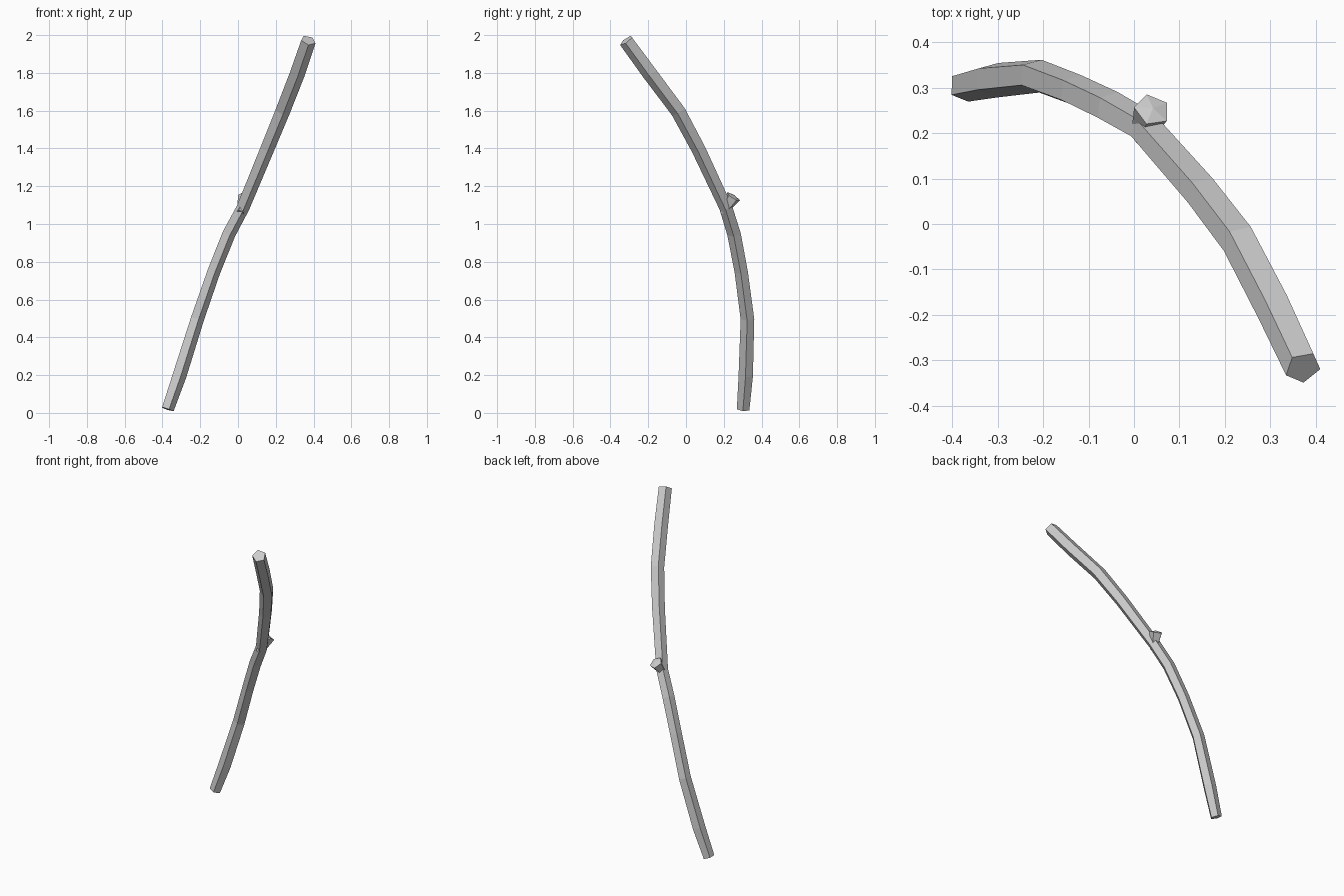
import bpy, bmesh, math
from mathutils import Vector

if "Cube" in bpy.data.objects:
    bpy.data.objects.remove(bpy.data.objects["Cube"])


def sweep(name, path, radii, sides, up, phase, tip=0.0):
    """Low-poly tube with a transported frame and closed ends."""
    pts = [Vector(p) for p in path]
    bm = bmesh.new()
    rings = []
    v = Vector(up)
    for i, p in enumerate(pts):
        t = (pts[min(i + 1, len(pts) - 1)] - pts[max(i - 1, 0)]).normalized()
        v = (v - t * v.dot(t)).normalized()
        u = t.cross(v)
        ring = []
        for k in range(sides):
            a = math.radians(phase) + math.tau * k / sides
            ring.append(bm.verts.new(p - radii[i] * math.cos(a) * u + radii[i] * math.sin(a) * v))
        rings.append(ring)
    for a, b in zip(rings, rings[1:]):
        for k in range(sides):
            n = (k + 1) % sides
            bm.faces.new((a[k], a[n], b[n], b[k]))
    bm.faces.new(rings[0])
    # slightly raised end cap
    t = (pts[-1] - pts[-2]).normalized()
    apex = bm.verts.new(pts[-1] + t * tip)
    for k in range(sides):
        bm.faces.new((rings[-1][k], rings[-1][(k + 1) % sides], apex))
    bmesh.ops.recalc_face_normals(bm, faces=bm.faces)
    me = bpy.data.meshes.new(name)
    bm.to_mesh(me)
    bm.free()
    ob = bpy.data.objects.new(name, me)
    bpy.context.collection.objects.link(ob)
    return ob


# curved branch, traced from the tip down to the foot
branch_path = [
    (0.372, -0.316, 1.972), (0.313, -0.19, 1.80), (0.235, -0.04, 1.60),
    (0.153, 0.067, 1.40), (0.025, 0.212, 1.09), (-0.05, 0.255, 0.95),
    (-0.13, 0.293, 0.75), (-0.217, 0.326, 0.50), (-0.312, 0.317, 0.20),
    (-0.374, 0.303, 0.02)]
branch_radii = [0.041, 0.043, 0.042, 0.040, 0.037, 0.038, 0.037, 0.038, 0.040, 0.035]
sweep("branch", branch_path, branch_radii, 5, (-0.36, 0.72, 0.6), 2, tip=0.004)

# broken twig stub, flaring at its end
sweep("twig_stub", [(0.012, 0.195, 1.06), (0.030, 0.228, 1.11), (0.040, 0.251, 1.145)],
      [0.022, 0.033, 0.041], 5, (0, -0.8, 0.55), 72, tip=0.008)
